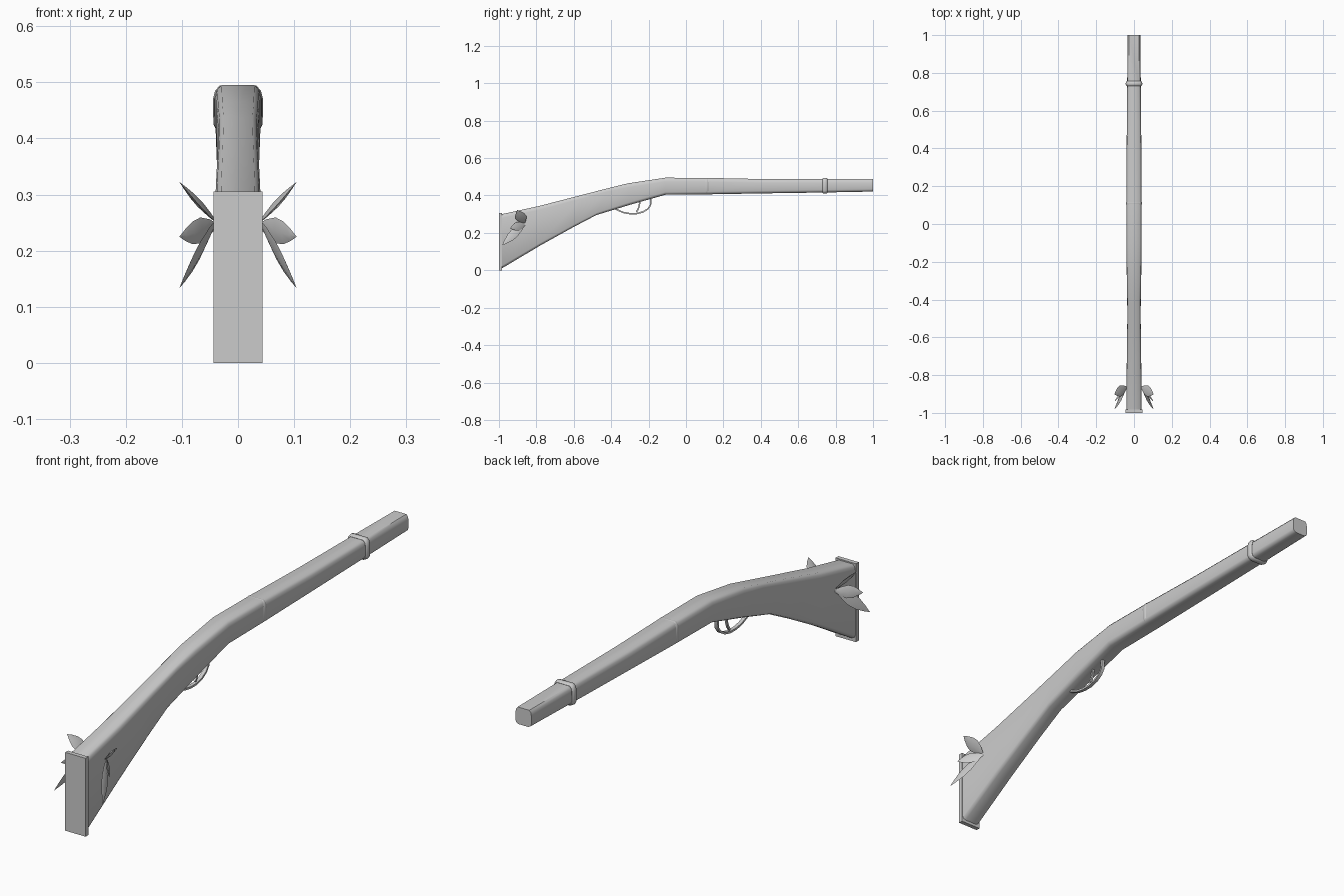
import bpy, bmesh, math
from mathutils import Vector

if "Cube" in bpy.data.objects:
    bpy.data.objects.remove(bpy.data.objects["Cube"])

grey = bpy.data.materials.new("plain_grey")
grey.diffuse_color = (0.6, 0.6, 0.6, 1)
grey.use_nodes = True
grey.node_tree.nodes["Principled BSDF"].inputs["Base Color"].default_value = grey.diffuse_color


def finish(name, bm, angle=None):
    bmesh.ops.recalc_face_normals(bm, faces=bm.faces)
    me = bpy.data.meshes.new(name)
    bm.to_mesh(me)
    bm.free()
    ob = bpy.data.objects.new(name, me)
    bpy.context.collection.objects.link(ob)
    me.materials.append(grey)
    if angle:
        bpy.context.view_layer.objects.active = ob
        ob.select_set(True)
        bpy.ops.object.shade_smooth_by_angle(angle=math.radians(angle))
        ob.select_set(False)
    return ob


def loft(bm, rings, closed=False):
    """Skin a list of point rings, capping the ends unless closed."""
    vs = [[bm.verts.new(p) for p in r] for r in rings]
    n, m = len(vs[0]), len(vs)
    for i in range(m if closed else m - 1):
        a, b = vs[i], vs[(i + 1) % m]
        for j in range(n):
            k = (j + 1) % n
            bm.faces.new((a[j], a[k], b[k], b[j]))
    if not closed:
        bm.faces.new(vs[0])
        bm.faces.new(vs[-1])


def section(top, bottom, hw):
    """Chamfered box section between a top and a bottom point (y, z)."""
    t, b = Vector((0, *top)), Vector((0, *bottom))
    h = (t - b).length
    ct, cb = min(0.021, 0.3 * h) / h, min(0.014, 0.2 * h) / h
    half = [(0.62, 0), (0.9, cb * 0.4), (1, cb), (1, 1 - ct),
            (0.93, 1 - ct * 0.4), (0.74, 1)]
    right = [b.lerp(t, f) + Vector((x * hw, 0, 0)) for x, f in half]
    return right + [Vector((-p.x, p.y, p.z)) for p in reversed(right)]


# stock and barrel: one long loft, (top), (bottom), half width
stations = [
    ((-0.985, 0.300), (-0.985, 0.010), 0.041),
    ((-0.78, 0.345), (-0.78, 0.132), 0.039),
    ((-0.56, 0.402), (-0.60, 0.232), 0.036),
    ((-0.42, 0.438), (-0.48, 0.295), 0.035),
    ((-0.31, 0.465), (-0.30, 0.350), 0.038),
    ((-0.11, 0.495), (-0.11, 0.404), 0.040),
    ((0.11, 0.494), (0.11, 0.406), 0.040),
    ((0.40, 0.488), (0.40, 0.411), 0.039),
    ((0.74, 0.488), (0.74, 0.416), 0.036),
    ((1.0, 0.487), (1.0, 0.421), 0.034)]
bm = bmesh.new()
loft(bm, [section(*s) for s in stations])
finish("stock_and_barrel", bm, 50)

# butt plate
bm = bmesh.new()
bmesh.ops.create_cube(bm, size=1)
for v in bm.verts:
    v.co = (v.co.x * 0.088, -0.9915 + v.co.y * 0.017, 0.1525 + v.co.z * 0.305)
finish("butt_plate", bm)

# barrel bands
for name, y, zt, zb, hw in (("front_band", 0.743, 0.489, 0.415, 0.038),
                            ("rear_band", 0.11, 0.489, 0.412, 0.036)):
    path = section((y, zt), (y, zb), hw)
    mid = Vector((0, y, (zt + zb) / 2))
    bm = bmesh.new()
    rings = []
    for p in path:
        out = (p - mid).normalized()
        rings.append([p + out * 0.007 * math.cos(a) + Vector((0, 0.013 * math.sin(a), 0))
                      for a in (k * math.pi / 4 for k in range(8))])
    loft(bm, rings, closed=True)
    finish(name, bm, 60)


def strip(name, pts, hw, thick):
    """Flat metal strip following (y, z) points."""
    bm = bmesh.new()
    rings = []
    for i, p in enumerate(pts):
        a, b = Vector(pts[max(i - 1, 0)]), Vector(pts[min(i + 1, len(pts) - 1)])
        d = (b - a).normalized()
        n = Vector((0, -d.y, d.x)) * thick
        c = Vector((0, *p))
        x = Vector((hw, 0, 0))
        rings.append([c + x + n, c - x + n, c - x - n, c + x - n])
    loft(bm, rings)
    finish(name, bm, 40)


# trigger guard and trigger
strip("trigger_guard", [(-0.39, 0.334), (-0.365, 0.322), (-0.335, 0.309), (-0.30, 0.303),
                        (-0.265, 0.303), (-0.23, 0.312), (-0.205, 0.327),
                        (-0.19, 0.347), (-0.188, 0.385)], 0.007, 0.004)
strip("trigger", [(-0.245, 0.38), (-0.25, 0.345), (-0.257, 0.325), (-0.266, 0.312)],
      0.004, 0.004)


# leaf ornaments on both sides of the butt
def leaf(name, base, tip, across, width, side):
    base, tip, across = Vector(base), Vector(tip), Vector(across)
    axis = tip - base
    across = (across - axis * across.dot(axis) / axis.length_squared).normalized()
    up = axis.cross(across).normalized()
    bm = bmesh.new()
    rings = []
    for f, w in ((0, 0.15), (0.2, 0.65), (0.45, 1), (0.65, 0.88), (0.85, 0.45), (1, 0.02)):
        c = base + axis * f
        s, t = across * width * w, up * 0.006 * w
        rings.append([Vector((p.x * side, p.y, p.z)) for p in (c + s, c + t, c - s, c - t)])
    loft(bm, rings)
    finish(name, bm, 50)


for tag, side in (("right", 1), ("left", -1)):
    leaf("upper_leaf_" + tag, (0.038, -0.865, 0.25), (0.104, -0.902, 0.322), (0, 1, 0.1), 0.03, side)
    leaf("middle_leaf_" + tag, (0.038, -0.86, 0.245), (0.104, -0.94, 0.225), (0, -0.3, 1), 0.024, side)
    leaf("lower_leaf_" + tag, (0.038, -0.86, 0.255), (0.104, -0.982, 0.134), (0, 1, -0.75), 0.024, side)
